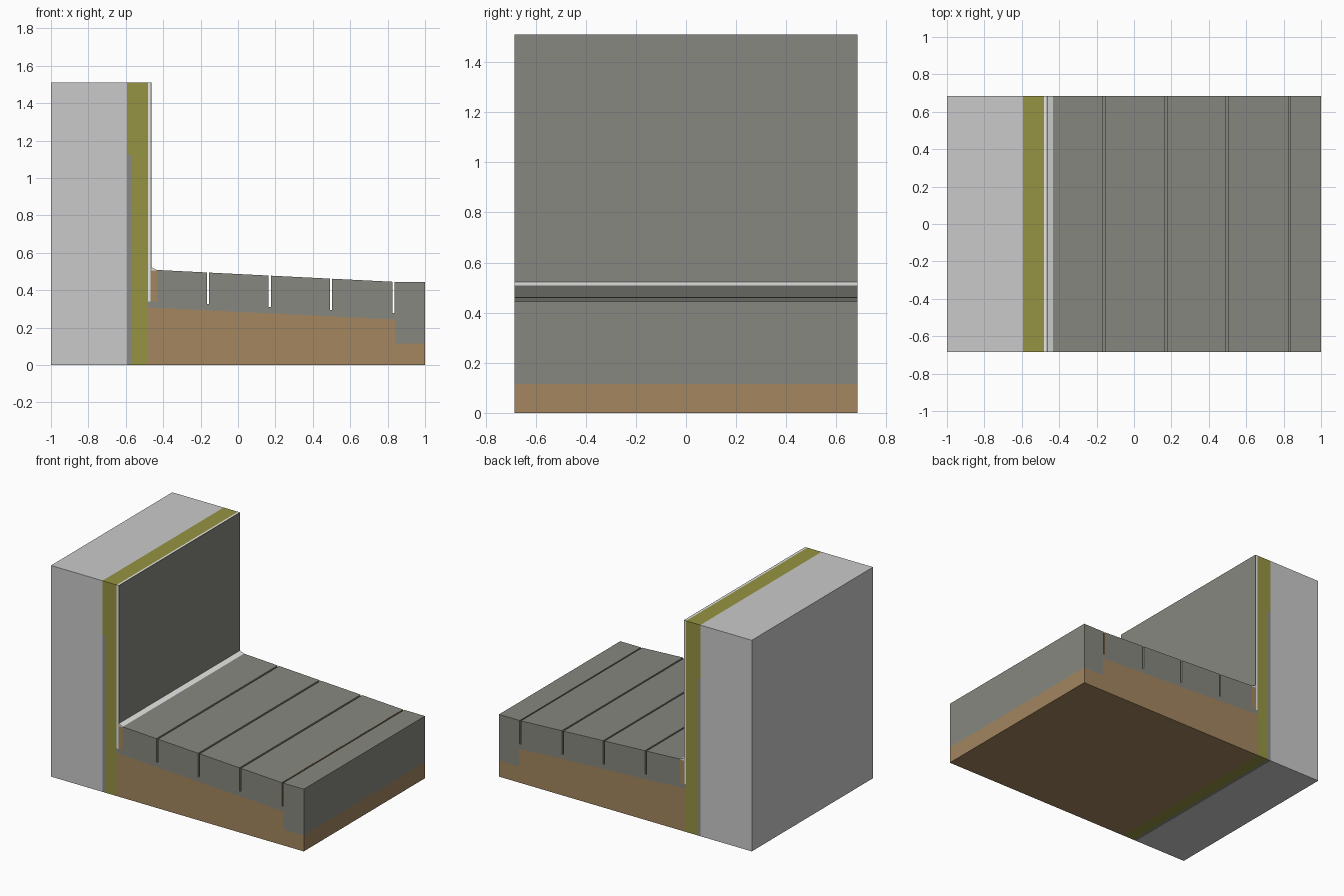
import bpy, bmesh

if "Cube" in bpy.data.objects:
    bpy.data.objects.remove(bpy.data.objects["Cube"])

HALF = 0.685  # half depth in y


def mat(name, rgb):
    m = bpy.data.materials.new(name)
    lin = [c / 255 / 12.92 if c < 11 else ((c / 255 + 0.055) / 1.055) ** 2.4 for c in rgb]
    m.diffuse_color = (*lin, 1)
    m.use_nodes = True
    m.node_tree.nodes["Principled BSDF"].inputs["Base Color"].default_value = m.diffuse_color
    return m


light = mat("light_grey_wall", (202, 202, 202))
white = mat("white_plaster", (232, 232, 230))
grey = mat("concrete_grey", (135, 135, 128))
coating = mat("coating_grey", (138, 138, 136))
olive = mat("olive_insulation", (150, 148, 66))
brown = mat("brown_base", (163, 134, 95))


def extrude(name, profile, material):
    """Extrude an x-z profile along the whole depth."""
    bm = bmesh.new()
    f = bm.faces.new([bm.verts.new((x, -HALF, z)) for x, z in profile])
    ext = bmesh.ops.extrude_face_region(bm, geom=[f])
    verts = [v for v in ext["geom"] if isinstance(v, bmesh.types.BMVert)]
    bmesh.ops.translate(bm, verts=verts, vec=(0, 2 * HALF, 0))
    bmesh.ops.recalc_face_normals(bm, faces=bm.faces)
    me = bpy.data.meshes.new(name)
    bm.to_mesh(me)
    bm.free()
    me.materials.append(material)
    ob = bpy.data.objects.new(name, me)
    bpy.context.collection.objects.link(ob)


def block(name, x0, x1, z0, z1, material):
    extrude(name, [(x0, z0), (x1, z0), (x1, z1), (x0, z1)], material)


def top(x):  # sloping surface of the slab
    return 0.445 if x > 0.83 else 0.445 + (0.83 - x) * 0.05


# wall and its layers
H = 1.51
block("wall", -1, -0.593, 0, H, light)
block("waterproof_coating", -0.593, -0.57, 0, 1.125, coating)
extrude("insulation", [(-0.57, 0), (-0.48, 0), (-0.48, H), (-0.593, H),
                       (-0.593, 1.125), (-0.57, 1.125)], olive)
block("plaster", -0.48, -0.467, 0.34, H, white)
block("facing_finish", -0.467, -0.463, 0.34, H, grey)

# ground below the slab
extrude("base_layer", [(-0.48, 0), (1, 0), (1, 0.115), (0.84, 0.115),
                       (0.84, 0.243), (-0.48, 0.308)], brown)

# slab with open joints cut from the top, and a deeper edge
profile = [(-0.48, 0.308), (0.84, 0.243), (0.84, 0.115), (1, 0.115), (1, top(1))]
for x in (0.83, 0.497, 0.17, -0.16):
    a, b = x - 0.006, x + 0.006
    floor = top(x) - 0.168
    profile += [(b, top(b)), (b, floor), (a, floor), (a, top(a))]
profile += [(-0.432, top(-0.432)), (-0.432, 0.34), (-0.48, 0.34)]
extrude("paving_slab", profile, grey)

# joint fillers and sealant at the foot of the wall
block("edge_strip", -0.463, -0.432, 0.34, 0.505, brown)
block("end_joint_lining", 0.824, 0.827, 0.278, 0.445, brown)
extrude("sealant_bead", [(-0.463, 0.505), (-0.432, 0.505), (-0.432, 0.508), (-0.463, 0.523)], white)
